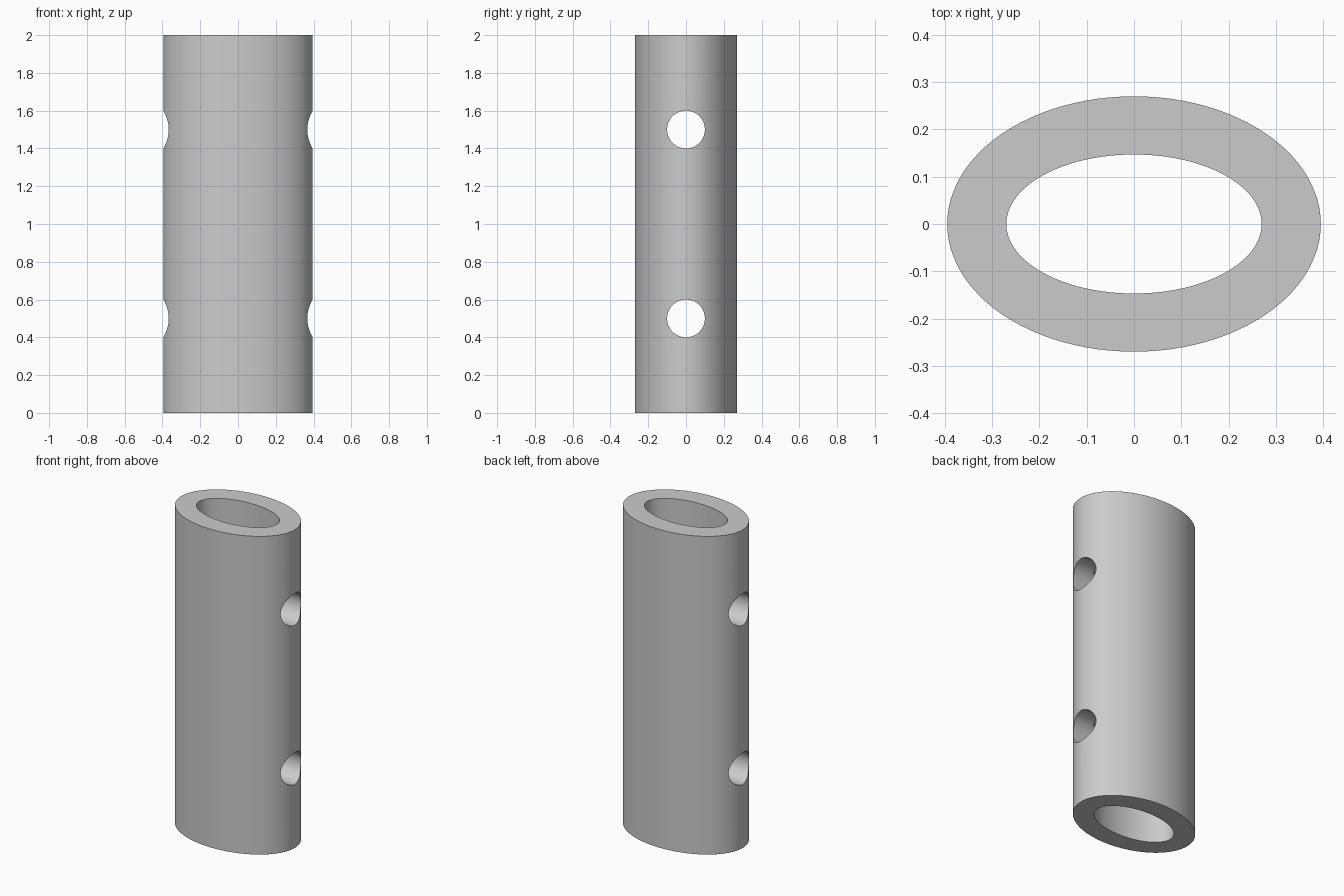
import bpy, bmesh, math

if "Cube" in bpy.data.objects:
    bpy.data.objects.remove(bpy.data.objects["Cube"])

HEIGHT = 2.0
SIDES = 96

grey = bpy.data.materials.new("light_grey")
grey.diffuse_color = (0.6, 0.6, 0.6, 1)
grey.use_nodes = True
grey.node_tree.nodes["Principled BSDF"].inputs["Base Color"].default_value = grey.diffuse_color


def ring(bm, rx, ry, z):
    return [bm.verts.new((rx * math.cos(2 * math.pi * i / SIDES),
                          ry * math.sin(2 * math.pi * i / SIDES), z))
            for i in range(SIDES)]


# Hollow oval tube: four rings bridged into a closed wall
bm = bmesh.new()
rings = [ring(bm, 0.395, 0.27, 0), ring(bm, 0.395, 0.27, HEIGHT),
         ring(bm, 0.27, 0.147, HEIGHT), ring(bm, 0.27, 0.147, 0)]
for k in range(4):
    a, b = rings[k], rings[(k + 1) % 4]
    for i in range(SIDES):
        j = (i + 1) % SIDES
        bm.faces.new((a[i], a[j], b[j], b[i]))
bmesh.ops.recalc_face_normals(bm, faces=bm.faces)
mesh = bpy.data.meshes.new("oval_tube")
bm.to_mesh(mesh)
bm.free()
mesh.materials.append(grey)
tube = bpy.data.objects.new("oval_tube", mesh)
bpy.context.collection.objects.link(tube)

# Two round holes drilled straight through along x
for z in (0.5, 1.5):
    bpy.ops.mesh.primitive_cylinder_add(vertices=64, radius=0.1, depth=1.2,
                                        location=(0, 0, z),
                                        rotation=(0, math.pi / 2, 0))
    drill = bpy.context.object
    drill.name = "hole_cutter"
    drill.hide_render = True
    drill.data.materials.append(grey)
    bpy.context.view_layer.objects.active = tube
    mod = tube.modifiers.new("hole", 'BOOLEAN')
    mod.operation = 'DIFFERENCE'
    mod.solver = 'EXACT'
    mod.object = drill
    bpy.ops.object.modifier_apply(modifier=mod.name)
    bpy.data.objects.remove(drill, do_unlink=True)

# Smooth walls, crisp rims
bpy.ops.object.select_all(action='DESELECT')
tube.select_set(True)
bpy.context.view_layer.objects.active = tube
bpy.ops.object.shade_smooth_by_angle(angle=math.radians(30))
